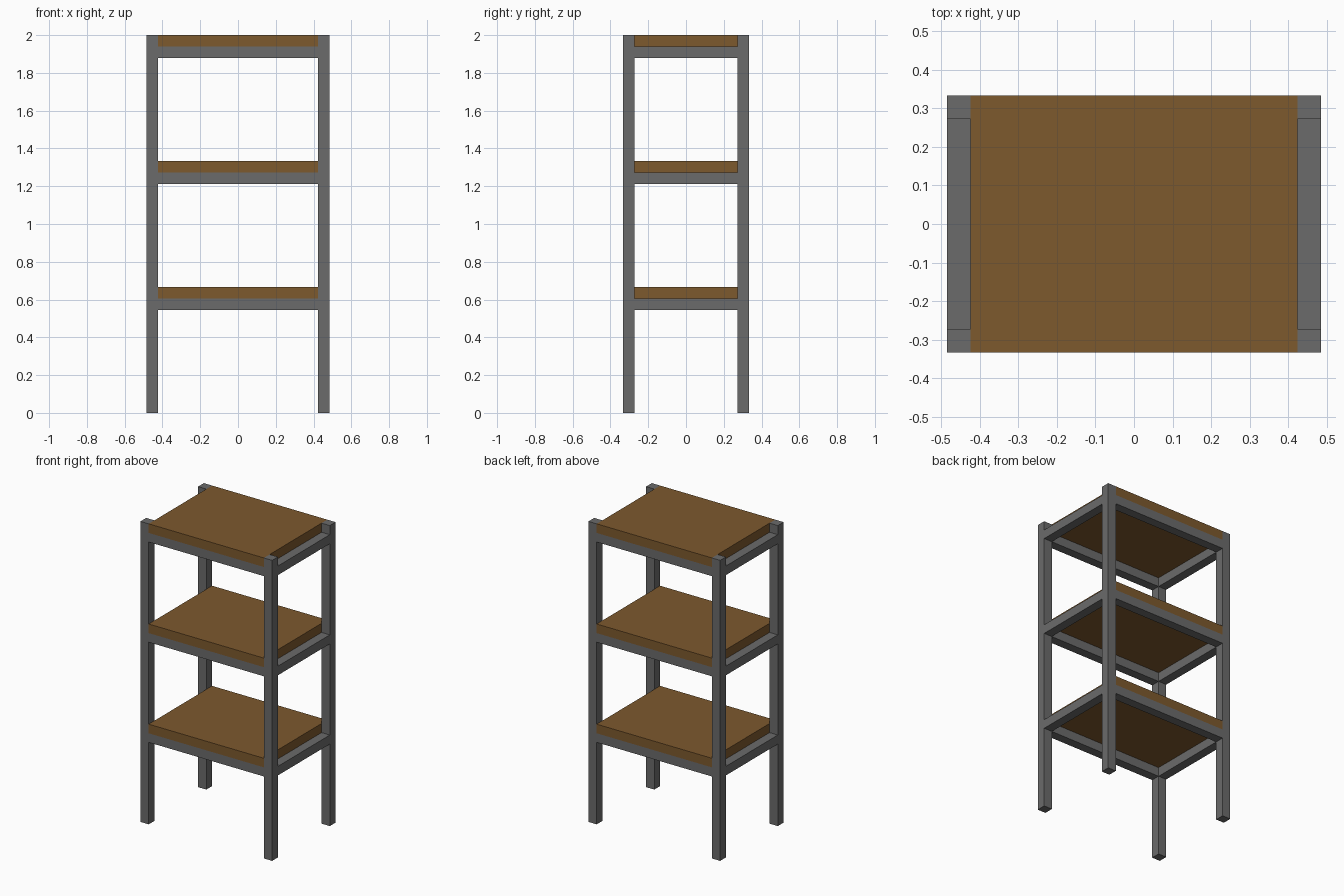
import bpy

old = bpy.data.objects.get("Cube")
if old:
    bpy.data.objects.remove(old, do_unlink=True)

U = 2 / 33                      # bar thickness
HX, HY = 8 * U, 5.5 * U         # half width and half depth
TIERS = (11 * U, 22 * U, 33 * U)  # shelf top heights


def material(name, rgb):
    mat = bpy.data.materials.new(name)
    mat.use_nodes = True
    color = (*rgb, 1)
    mat.diffuse_color = color
    mat.node_tree.nodes["Principled BSDF"].inputs["Base Color"].default_value = color
    return mat


def box(name, center, size, mat):
    bpy.ops.mesh.primitive_cube_add(size=1, location=center)
    obj = bpy.context.object
    obj.name = name
    obj.scale = size
    bpy.ops.object.transform_apply(location=False, rotation=False, scale=True)
    obj.data.materials.append(mat)


metal = material("grey metal", (0.147, 0.147, 0.147))
wood = material("brown wood", (0.205, 0.1, 0.027))

# Four corner legs
for sx, side in ((-1, "right"), (1, "left")):
    for sy, end in ((-1, "front"), (1, "back")):
        box(f"{end}_{side}_leg", (sx * (HX - U / 2), sy * (HY - U / 2), 1), (U, U, 2), metal)

for level, top in zip(("lower", "middle", "upper"), TIERS):
    # Board resting on a ring of rails, flush with front and back
    box(f"{level}_shelf_board", (0, 0, top - U / 2), (2 * (HX - U), 2 * HY, U), wood)
    rail_z = top - 1.5 * U
    for sy, end in ((-1, "front"), (1, "back")):
        box(f"{level}_{end}_rail", (0, sy * (HY - U / 2), rail_z), (2 * (HX - U), U, U), metal)
    for sx, side in ((-1, "right"), (1, "left")):
        box(f"{level}_{side}_rail", (sx * (HX - U / 2), 0, rail_z), (U, 2 * (HY - U), U), metal)
